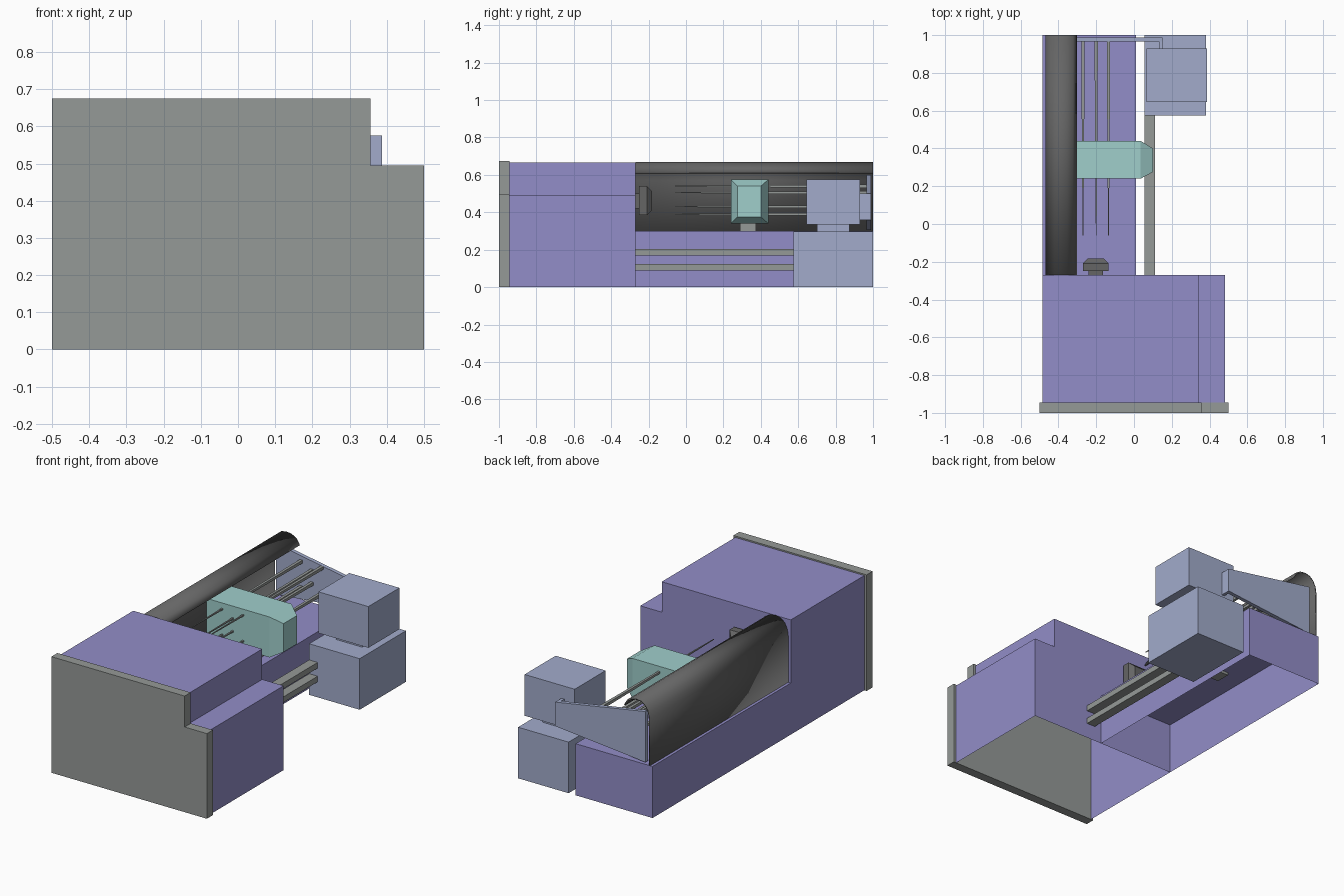
import bpy, bmesh
from mathutils import Vector

if "Cube" in bpy.data.objects:
    bpy.data.objects.remove(bpy.data.objects["Cube"])


def material(name, rgb):
    m = bpy.data.materials.new(name)
    m.diffuse_color = (*rgb, 1)
    m.use_nodes = True
    m.node_tree.nodes["Principled BSDF"].inputs["Base Color"].default_value = m.diffuse_color
    return m


PURPLE = material("purple", (0.29, 0.27, 0.58))
BLUE = material("pale_blue", (0.36, 0.41, 0.60))
TEAL = material("teal", (0.35, 0.62, 0.60))
DARK = material("dark_grey", (0.13, 0.13, 0.13))
GREY = material("grey", (0.30, 0.32, 0.31))


def finish(name, bm, mat):
    bmesh.ops.recalc_face_normals(bm, faces=bm.faces)
    me = bpy.data.meshes.new(name)
    bm.to_mesh(me)
    bm.free()
    ob = bpy.data.objects.new(name, me)
    bpy.context.collection.objects.link(ob)
    me.materials.append(mat)
    return ob


def prism(name, profile, y0, y1, mat, drop=()):
    """Extrude an x,z outline along y; drop lists outward directions left open."""
    bm = bmesh.new()
    a = [bm.verts.new((x, y0, z)) for x, z in profile]
    b = [bm.verts.new((x, y1, z)) for x, z in profile]
    n = len(a)
    bm.faces.new(a)
    bm.faces.new(b)
    for i in range(n):
        bm.faces.new((a[i], a[(i + 1) % n], b[(i + 1) % n], b[i]))
    bmesh.ops.recalc_face_normals(bm, faces=bm.faces)
    gone = [f for f in bm.faces if any(f.normal.dot(Vector(d)) > 0.9 for d in drop)]
    bmesh.ops.delete(bm, geom=gone, context='FACES')
    return finish(name, bm, mat)


def box(name, x, y, z, mat, drop=()):
    return prism(name, [(x[0], z[0]), (x[1], z[0]), (x[1], z[1]), (x[0], z[1])],
                 y[0], y[1], mat, drop)


def loft(name, rings, mat):
    """Join a run of equal rings of points and cap both ends."""
    bm = bmesh.new()
    vs = [[bm.verts.new(p) for p in r] for r in rings]
    n = len(vs[0])
    for r, s in zip(vs, vs[1:]):
        for i in range(n):
            bm.faces.new((r[i], r[(i + 1) % n], s[(i + 1) % n], s[i]))
    bm.faces.new(vs[0])
    bm.faces.new(vs[-1])
    return finish(name, bm, mat)


def rect_x(x, y0, y1, z0, z1):
    return [(x, y0, z0), (x, y1, z0), (x, y1, z1), (x, y0, z1)]


def rect_y(y, x0, x1, z0, z1):
    return [(x0, y, z0), (x1, y, z0), (x1, y, z1), (x0, y, z1)]


# front panel and the hollow housing and bed behind it, open underneath
prism("front_panel", [(-.5, 0), (.5, 0), (.5, .495), (.357, .495), (.357, .675), (-.5, .675)],
      -1, -.945, GREY)
DOWN, FRONT = (0, 0, -1), (0, -1, 0)
prism("front_housing", [(-.485, 0), (.483, 0), (.483, .49), (.345, .49), (.345, .667), (-.485, .667)],
      -.945, -.27, PURPLE, (DOWN, FRONT))
box("rear_bed", (-.485, .01), (-.27, 1), (0, .3), PURPLE, (DOWN, FRONT))

# curved rear cover
bm = bmesh.new()
path = [(-.465, .3), (-.465, .57), (-.46, .605), (-.445, .637), (-.42, .658), (-.39, .665),
        (-.355, .66), (-.325, .642), (-.305, .61)]
rows = [[bm.verts.new((x, y, z)) for x, z in path] for y in (-.27, 1)]
for i in range(len(path) - 1):
    bm.faces.new((rows[0][i], rows[0][i + 1], rows[1][i + 1], rows[1][i]))
cover = finish("curved_cover", bm, DARK)
sol = cover.modifiers.new("thickness", 'SOLIDIFY')
sol.thickness = .008
sol.offset = 0
bpy.context.view_layer.objects.active = cover
cover.select_set(True)
bpy.ops.object.shade_smooth_by_angle()
cover.select_set(False)

# sliding carriage on its foot
loft("carriage", [rect_x(-.37, .24, .44, .34, .575), rect_x(.035, .24, .44, .34, .575),
                  rect_x(.1, .275, .40, .375, .54)], TEAL)
box("carriage_foot", (-.36, -.05), (.29, .375), (.285, .34), GREY)

# side rails and drive boxes
for i, z in enumerate((.09, .17)):
    box(f"side_rail_{i + 1}", (.055, .11), (-.27, .575), (z, z + .033), GREY)
box("lower_box", (.055, .38), (.575, 1), (0, .297), BLUE)
box("box_neck", (.14, .31), (.7, .875), (.297, .335), BLUE)
box("upper_box", (.065, .387), (.645, .93), (.335, .575), BLUE)

# tapering rear arm with its bent end
prism("rear_arm", [(-.43, .305), (.15, .36), (.15, .5), (-.43, .6)], .965, .988, BLUE)
box("arm_bend", (.132, .15), (.93, .965), (.36, .5), BLUE)

# tapered rods pointing at the nozzle
rods = [(x, z) for x in (-.27, -.135) for z in (.39, .54)] + [(-.2, .43), (-.2, .505)]
for i, (x, z) in enumerate(rods):
    rings = []
    for y, r in ((-.06, .002), (.45, .006), (.966, .009)):
        rings.append(rect_y(y, x - r, x + r, z - r, z + r))
    loft(f"rod_{i + 1}", rings, GREY)

# nozzle with bevelled tip
box("nozzle_neck", (-.24, -.165), (-.27, -.25), (.42, .5), DARK)
loft("nozzle", [rect_y(-.25, -.27, -.135, .385, .54), rect_y(-.208, -.27, -.135, .385, .54),
                rect_y(-.183, -.245, -.16, .41, .515)], DARK)
